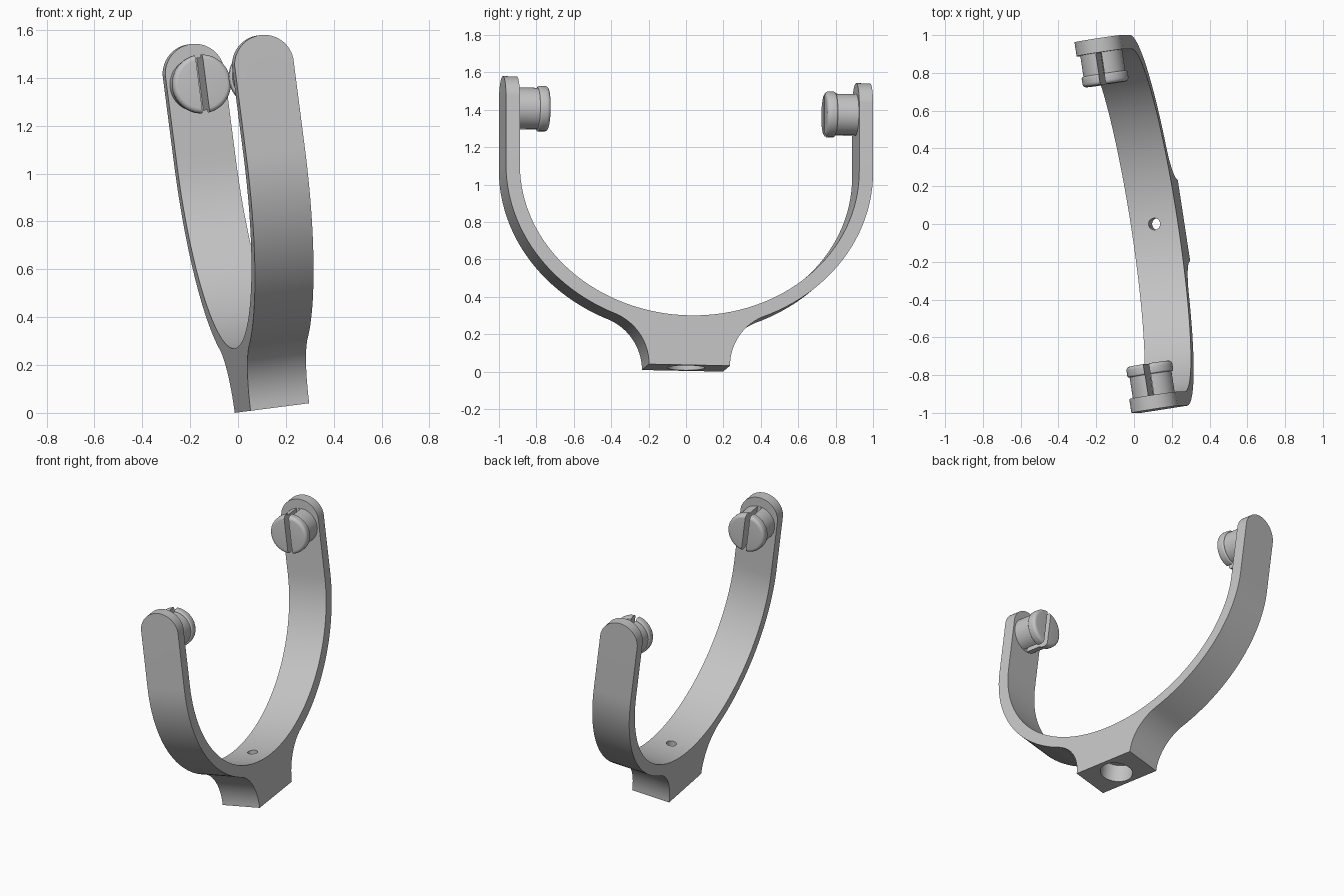
import bpy
import bmesh
from math import sin, cos, pi, radians, asin, atan2
from mathutils import Matrix, Vector

if "Cube" in bpy.data.objects:
    bpy.data.objects.remove(bpy.data.objects["Cube"], do_unlink=True)

# Single flat colour
grey = bpy.data.materials.new("plain_grey")
grey.use_nodes = True
colour = (0.55, 0.55, 0.55, 1)
grey.diffuse_color = colour
grey.node_tree.nodes["Principled BSDF"].inputs["Base Color"].default_value = colour

# Main sizes, in the bracket's own upright frame
HALF_W = 0.125            # half the strap width
OUT_Y, IN_Y = 0.993, 0.918
BEND_Z = 1.06             # straight arms begin here
OUT_B, IN_B = 0.865, 0.793
TIP_Z = 1.427             # centre of the rounded arm tips
TOP = TIP_Z + HALF_W
FOOT_Y = 0.219
PIN_Z = 1.381

# The whole bracket leans and turns a little
POSE = (Matrix.Translation((0.142, 0, 0.0203))
        @ Matrix.Rotation(radians(-7.35), 4, 'Y')
        @ Matrix.Rotation(radians(8.8), 4, 'Z'))


def finish(name, bm):
    bmesh.ops.recalc_face_normals(bm, faces=bm.faces)
    mesh = bpy.data.meshes.new(name)
    bm.to_mesh(mesh)
    bm.free()
    mesh.materials.append(grey)
    ob = bpy.data.objects.new(name, mesh)
    bpy.context.collection.objects.link(ob)
    return ob


def prism(name, points, direction):
    """Extrude a closed outline along a direction."""
    bm = bmesh.new()
    face = bm.faces.new([bm.verts.new(p) for p in points])
    res = bmesh.ops.extrude_face_region(bm, geom=[face])
    verts = [g for g in res["geom"] if isinstance(g, bmesh.types.BMVert)]
    bmesh.ops.translate(bm, verts=verts, vec=Vector(direction))
    return finish(name, bm)


def cylinder(name, radius, z0, z1):
    bm = bmesh.new()
    bmesh.ops.create_cone(bm, cap_ends=True, segments=48, radius1=radius, radius2=radius,
                          depth=z1 - z0, matrix=Matrix.Translation((0, 0, (z0 + z1) / 2)))
    return finish(name, bm)


def boolean(ob, cutter, operation):
    """Apply a boolean and throw the cutter away."""
    mod = ob.modifiers.new("cut", 'BOOLEAN')
    mod.object, mod.operation, mod.solver = cutter, operation, 'EXACT'
    bpy.context.view_layer.objects.active = ob
    bpy.ops.object.modifier_apply(modifier=mod.name)
    bpy.data.objects.remove(cutter, do_unlink=True)


def smooth(ob, angle):
    bpy.ops.object.select_all(action='DESELECT')
    ob.select_set(True)
    bpy.context.view_layer.objects.active = ob
    bpy.ops.object.shade_smooth_by_angle(angle=radians(angle))


# Bracket outline: outer arm, bend, concave flare into the foot
flare_y = 0.39
end = asin(flare_y / OUT_Y)
outer = [(OUT_Y, TOP)]
for i in range(25):
    a = pi / 2 + (end - pi / 2) * i / 24
    outer.append((OUT_Y * sin(a), BEND_Z - OUT_B * cos(a)))
flare_z = outer[-1][1]
run = flare_y - FOOT_Y
r = (run ** 2 + flare_z ** 2) / (2 * run)
start = atan2(flare_z, r - run)
for i in range(1, 15):
    a = start * (1 - i / 14)
    outer.append((FOOT_Y + r - r * cos(a), r * sin(a)))
inner = [(-IN_Y, TOP)]
for i in range(65):
    a = pi + pi * i / 64
    inner.append((IN_Y * cos(a), BEND_Z + IN_B * sin(a)))
inner.append((IN_Y, TOP))
outline = outer + [(-y, z) for y, z in reversed(outer)] + inner
bracket = prism("yoke_bracket", [(-HALF_W, y, z) for y, z in outline], (2 * HALF_W, 0, 0))

# Round the two arm tips
tip = [(0.3, -0.5), (0.3, TIP_Z - 0.3), (HALF_W + 0.0005, TIP_Z - 0.3)]
tip += [((HALF_W + 0.0005) * cos(pi * i / 32), TIP_Z + HALF_W * sin(pi * i / 32)) for i in range(33)]
tip += [(-HALF_W - 0.0005, TIP_Z - 0.3), (-0.3, TIP_Z - 0.3), (-0.3, -0.5)]
boolean(bracket, prism("tip_shape", [(x, -1.2, z) for x, z in tip], (0, 2.4, 0)), 'INTERSECT')

# Mounting hole: wide socket below, small hole right through
boolean(bracket, cylinder("socket_cutter", 0.1, -0.1, 0.12), 'DIFFERENCE')
boolean(bracket, cylinder("hole_cutter", 0.031, -0.1, 0.6), 'DIFFERENCE')
smooth(bracket, 20)
bracket.matrix_world = POSE


def slotted_pin(name, turn):
    """Round pin with a rounded head, split by an upright slot."""
    stem, head, back, front = 0.112, 0.123, 0.805, 0.748
    profile = [(0, 0.93), (stem, 0.93), (stem, back)]
    for radius, y, a0 in ((0.01, back - 0.01, pi / 2), (0.02, front + 0.02, 0)):
        for i in range(6):
            a = a0 - pi / 2 * i / 5
            profile.append((head - radius + radius * cos(a), y + radius * sin(a)))
    profile.append((0, front))
    bm = bmesh.new()
    verts = [bm.verts.new((x, y, 0)) for x, y in profile]
    edges = [bm.edges.new(pair) for pair in zip(verts, verts[1:])]
    bmesh.ops.spin(bm, geom=verts + edges, cent=(0, 0, 0), axis=(0, 1, 0),
                   angle=2 * pi, steps=48, use_merge=True)
    bmesh.ops.remove_doubles(bm, verts=bm.verts, dist=0.0002)
    pin = finish(name, bm)
    half = 0.015
    slot = [(-half, 0.7, -0.2), (half, 0.7, -0.2), (half, 0.916, -0.2), (-half, 0.916, -0.2)]
    boolean(pin, prism("slot_cutter", slot, (0, 0, 0.4)), 'DIFFERENCE')
    smooth(pin, 35)
    pin.matrix_world = POSE @ Matrix.Translation((0, 0, PIN_Z)) @ Matrix.Rotation(turn, 4, 'Z')


slotted_pin("back_pin", 0)
slotted_pin("front_pin", pi)
